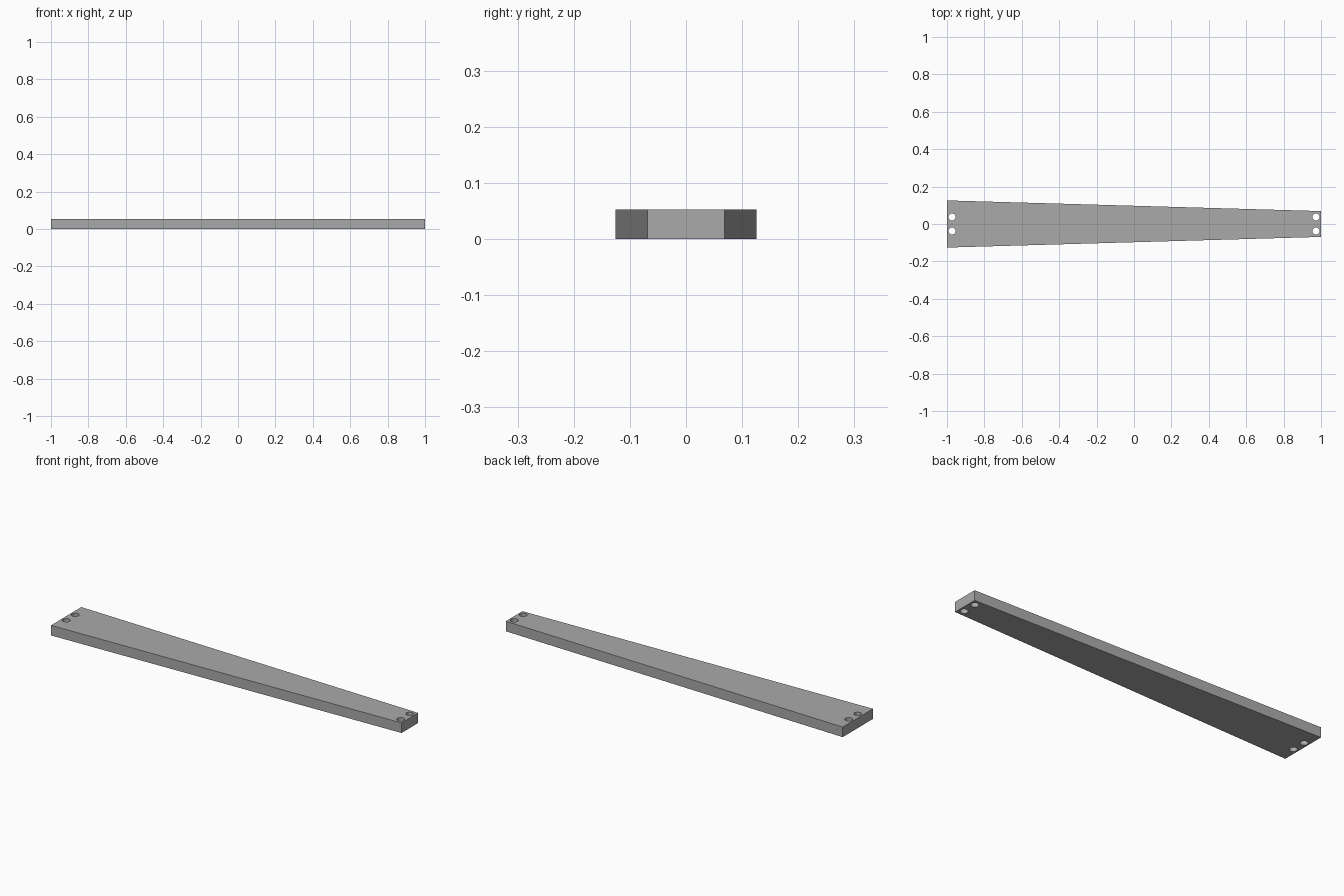
import bpy
import bmesh
import math
from mathutils import Matrix

cube = bpy.data.objects.get("Cube")
if cube:
    bpy.data.objects.remove(cube, do_unlink=True)

THICK = 0.053
WIDE, NARROW = 0.126, 0.069      # half widths at the two ends
HOLE_X, HOLE_Y, HOLE_R = 0.973, 0.0375, 0.019

grey = bpy.data.materials.new("plain grey")
grey.use_nodes = True
colour = (0.4, 0.4, 0.4, 1)
grey.diffuse_color = colour
grey.node_tree.nodes["Principled BSDF"].inputs["Base Color"].default_value = colour


def make_object(name, bm):
    mesh = bpy.data.meshes.new(name)
    bm.to_mesh(mesh)
    bm.free()
    mesh.materials.append(grey)
    obj = bpy.data.objects.new(name, mesh)
    bpy.context.collection.objects.link(obj)
    return obj


# Tapered board
bm = bmesh.new()
bmesh.ops.create_cube(bm, size=1)
for v in bm.verts:
    half = WIDE if v.co.x < 0 else NARROW
    v.co = (math.copysign(1, v.co.x), math.copysign(half, v.co.y),
            THICK if v.co.z > 0 else 0)
board = make_object("tapered_board", bm)

# Four bolt holes through the corners
bm = bmesh.new()
for sx in (-1, 1):
    for sy in (-1, 1):
        bmesh.ops.create_cone(
            bm, cap_ends=True, segments=32, radius1=HOLE_R, radius2=HOLE_R,
            depth=THICK * 3,
            matrix=Matrix.Translation((sx * HOLE_X, sy * HOLE_Y, THICK / 2)))
cutter = make_object("hole_cutter", bm)
cutter.hide_render = True

cut = board.modifiers.new("bolt_holes", "BOOLEAN")
cut.operation = "DIFFERENCE"
cut.solver = "EXACT"
cut.object = cutter

bpy.ops.object.select_all(action="DESELECT")
board.select_set(True)
bpy.context.view_layer.objects.active = board
bpy.ops.object.modifier_apply(modifier=cut.name)
bpy.data.objects.remove(cutter, do_unlink=True)

# Smooth hole walls, sharp board edges
bpy.ops.object.shade_smooth_by_angle(angle=math.radians(30))
